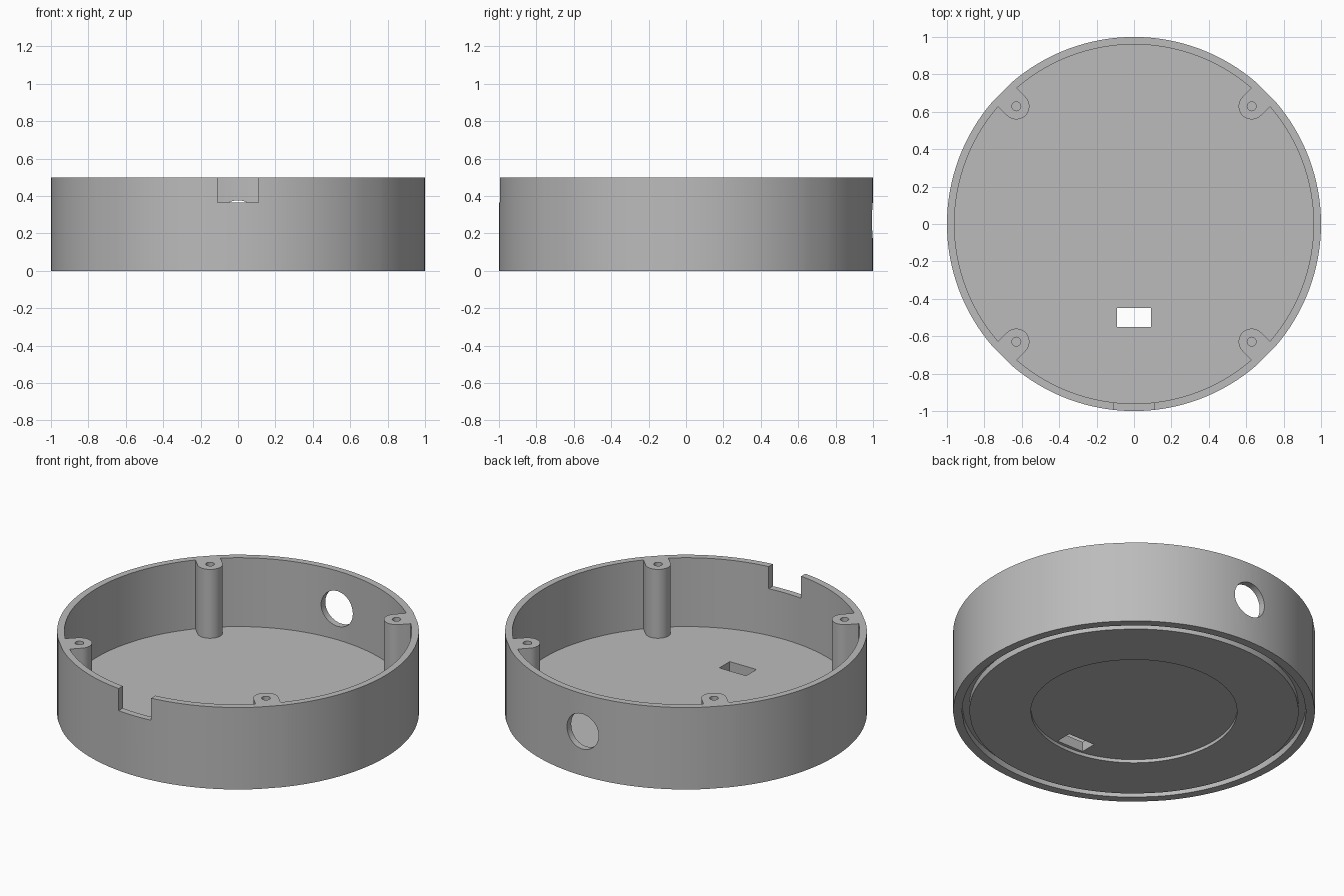
import bpy, bmesh, math
from mathutils import Matrix, Vector

cube = bpy.data.objects.get("Cube")
if cube:
    bpy.data.objects.remove(cube, do_unlink=True)

HEIGHT, FLOOR = 0.5, 0.08
BOSS_DIST, BOSS_R = 0.89, 0.07

grey = bpy.data.materials.new("grey plastic")
grey.use_nodes = True
colour = (0.5, 0.5, 0.5, 1)
grey.diffuse_color = colour
grey.node_tree.nodes["Principled BSDF"].inputs["Base Color"].default_value = colour


def finish(bm, name):
    bmesh.ops.recalc_face_normals(bm, faces=bm.faces)
    mesh = bpy.data.meshes.new(name)
    bm.to_mesh(mesh)
    bm.free()
    obj = bpy.data.objects.new(name, mesh)
    bpy.context.collection.objects.link(obj)
    mesh.materials.append(grey)
    return obj


def add_box(bm, size, centre):
    bmesh.ops.create_cube(bm, size=1, matrix=Matrix.Translation(centre) @ Matrix.Diagonal((*size, 1)))


def add_cylinder(bm, radius, depth, matrix, sides):
    bmesh.ops.create_cone(bm, cap_ends=True, segments=sides, radius1=radius,
                          radius2=radius, depth=depth, matrix=matrix)


def boolean(target, tool, operation):
    mod = target.modifiers.new(operation.lower(), "BOOLEAN")
    mod.operation, mod.object, mod.solver = operation, tool, "EXACT"
    bpy.context.view_layer.objects.active = target
    bpy.ops.object.modifier_apply(modifier=mod.name)
    bpy.data.objects.remove(tool, do_unlink=True)


# Round tray: turned profile with recessed centre and ring groove underneath,
# and a narrow flat on the wall behind each screw boss
profile = [(0, 0.02), (0.57, 0.02), (0.57, 0), (0.91, 0), (0.91, 0.04), (0.95, 0.04),
           (0.95, 0), (1, 0), (1, HEIGHT), (0.96, HEIGHT), (0.96, FLOOR), (0, FLOOR)]
steps, half_arc = 32, 41.2
angles = [math.radians(90 * q - half_arc + 2 * half_arc * i / steps)
          for q in range(4) for i in range(steps + 1)]
bm = bmesh.new()
rings = []
for r, z in profile:
    if r == 0:
        rings.append([bm.verts.new((0, 0, z))] * len(angles))
    else:
        rings.append([bm.verts.new((r * math.cos(a), r * math.sin(a), z)) for a in angles])
for low, high in zip(rings, rings[1:]):
    for i in range(len(angles)):
        j = (i + 1) % len(angles)
        corners = dict.fromkeys((low[i], low[j], high[j], high[i]))
        bm.faces.new(list(corners))
tray = finish(bm, "round_enclosure")

# Screw bosses: rounded ribs joined to the wall
bm = bmesh.new()
for q in range(4):
    turn = Matrix.Rotation(math.radians(45 + 90 * q), 3, "Z")
    outline = [(0.98, -BOSS_R), (0.98, BOSS_R)]
    for i in range(25):
        a = math.radians(90 + 180 * i / 24)
        outline.append((BOSS_DIST + BOSS_R * math.cos(a), BOSS_R * math.sin(a)))
    base = bm.faces.new([bm.verts.new(turn @ Vector((x, y, FLOOR - 0.01))) for x, y in outline])
    top = bmesh.ops.extrude_face_region(bm, geom=[base])["geom"]
    for v in top:
        if isinstance(v, bmesh.types.BMVert):
            v.co.z = HEIGHT
boolean(tray, finish(bm, "screw_bosses"), "UNION")

# Openings: screw holes, floor slot, front notch and round hole at the back
bm = bmesh.new()
for q in range(4):
    place = Matrix.Rotation(math.radians(45 + 90 * q), 4, "Z") @ Matrix.Translation((BOSS_DIST, 0, HEIGHT))
    add_cylinder(bm, 0.024, 0.8, place, 24)
add_box(bm, (0.18, 0.1, 0.4), (0, -0.5, 0))
add_box(bm, (0.22, 0.3, 0.27), (0, -1, HEIGHT))
add_cylinder(bm, 0.107, 0.3, Matrix.Translation((0, 1, 0.27)) @ Matrix.Rotation(math.pi / 2, 4, "X"), 48)
boolean(tray, finish(bm, "openings"), "DIFFERENCE")

# Smooth walls with crisp rims
bpy.ops.object.select_all(action="DESELECT")
tray.select_set(True)
bpy.context.view_layer.objects.active = tray
bpy.ops.object.shade_smooth_by_angle(angle=math.radians(30))
